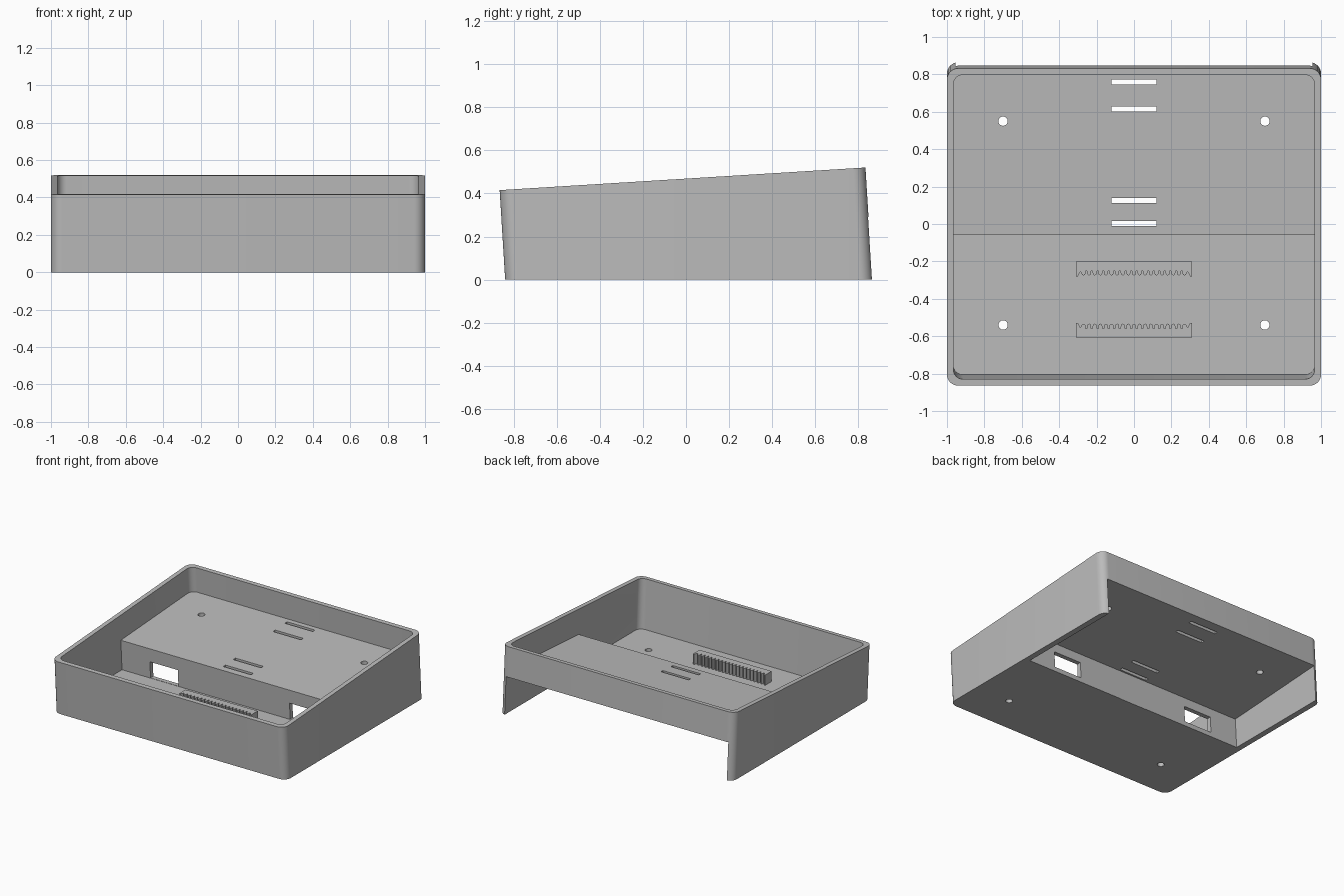
import bpy, bmesh, math
from mathutils import Matrix, Vector

cube = bpy.data.objects.get("Cube")
if cube:
    bpy.data.objects.remove(cube)

grey = bpy.data.materials.new("plain_grey")
grey.use_nodes = True
colour = (0.5, 0.5, 0.5, 1)
grey.diffuse_color = colour
grey.node_tree.nodes["Principled BSDF"].inputs["Base Color"].default_value = colour

# Sloped frame: origin at the centre of the rim plane
TILT = Matrix.Translation((0, -0.016, 0.4675)) @ Matrix.Rotation(math.atan2(0.105, 1.698), 4, "X")
LEVEL = Matrix.Identity(4)
WALL = 0.035
FLOOR = 0.035
DECK = -0.195
STEP = -0.056


def rounded_rect(hx, hy, r, steps=8):
    pts = []
    for i, (sx, sy) in enumerate([(1, 1), (-1, 1), (-1, -1), (1, -1)]):
        for k in range(steps + 1):
            a = math.pi / 2 * (i + k / steps)
            pts.append((sx * (hx - r) + r * math.cos(a), sy * (hy - r) + r * math.sin(a)))
    return pts


def rect(x0, x1, y0, y1):
    return [(x0, y0), (x1, y0), (x1, y1), (x0, y1)]


def prism(name, pts, z0, z1, frame=LEVEL, cuts=()):
    """Extrude an outline, place it in a frame, then keep the side of each plane its normal points to."""
    bm = bmesh.new()
    face = bm.faces.new([bm.verts.new((x, y, z0)) for x, y in pts])
    up = bmesh.ops.extrude_face_region(bm, geom=[face])["geom"]
    bmesh.ops.translate(bm, verts=[v for v in up if isinstance(v, bmesh.types.BMVert)], vec=(0, 0, z1 - z0))
    bm.transform(frame)
    for co, no in cuts:
        res = bmesh.ops.bisect_plane(bm, geom=bm.verts[:] + bm.edges[:] + bm.faces[:],
                                     plane_co=co, plane_no=no, clear_inner=True)
        bmesh.ops.contextual_create(bm, geom=[e for e in res["geom_cut"] if isinstance(e, bmesh.types.BMEdge)])
    bmesh.ops.recalc_face_normals(bm, faces=bm.faces)
    mesh = bpy.data.meshes.new(name)
    bm.to_mesh(mesh)
    bm.free()
    mesh.materials.append(grey)
    ob = bpy.data.objects.new(name, mesh)
    bpy.context.collection.objects.link(ob)
    return ob


def carve(target, cutter):
    cutter.hide_render = True
    mod = target.modifiers.new("cut", "BOOLEAN")
    mod.operation = "DIFFERENCE"
    mod.solver = "EXACT"
    mod.object = cutter
    bpy.context.view_layer.objects.active = target
    bpy.ops.object.modifier_apply(modifier=mod.name)
    bpy.data.objects.remove(cutter)


# Outer shell, trimmed flat at the ground
up = Vector((0, 0, 1))
case = prism("case", rounded_rect(1, 0.85, 0.06), -0.7, 0, TILT, [(Vector(), up)])

# Upper tray, deep front bay and the recess open at the back
inner = rounded_rect(1 - WALL, 0.85 - WALL, 0.05)
carve(case, prism("tray_cutter", inner, DECK, 0.1, TILT))
forward = TILT.to_3x3() @ Vector((0, -1, 0))
carve(case, prism("bay_cutter", inner, -0.7, 0.1, TILT,
                  [(Vector((0, 0, FLOOR)), up), (TILT @ Vector((0, STEP, 0)), forward)]))
carve(case, prism("recess_cutter", rect(-0.955, 0.955, STEP + WALL, 1.2), -0.8, DECK - WALL, TILT))

# Windows through the step wall
for s in (-1, 1):
    carve(case, prism("window_cutter", rect(s * 0.6 - 0.12, s * 0.6 + 0.12, -0.12, 0.06), FLOOR + 0.002, 0.165))

# Strap slots and screw holes
for y in (0.76, 0.615, 0.125, 0.003):
    carve(case, prism("slot_cutter", rect(-0.12, 0.12, y - 0.013, y + 0.013), -0.1, 0.4))
for x in (-0.7, 0.7):
    for y in (-0.54, 0.55):
        ring = [(x + 0.025 * math.cos(a * math.pi / 12), y + 0.025 * math.sin(a * math.pi / 12)) for a in range(24)]
        carve(case, prism("hole_cutter", ring, -0.1, 0.4))


# Toothed rails on the bay floor, facing each other
def rail(name, y, d):
    pts = [(-0.31, y), (-0.31, y + d * 0.08), (-0.3, y + d * 0.08), (-0.288, y + d * 0.055)]
    for i in range(19):
        cx = (i - 9) * 0.03
        for k in range(7):
            a = math.pi * (1 - k / 6)
            pts.append((cx + 0.011 * math.cos(a), y + d * (0.06 + 0.015 * math.sin(a))))
        if i < 18:
            pts += [(cx + 0.011, y + d * 0.05), (cx + 0.019, y + d * 0.05)]
    pts += [(0.288, y + d * 0.055), (0.3, y + d * 0.08), (0.31, y + d * 0.08), (0.31, y)]
    return prism(name, pts, FLOOR - 0.005, FLOOR + 0.08)


parts = [case, rail("rear_rail", -0.2, -1), rail("front_rail", -0.608, 1)]

# Smooth rounded corners, crisp edges
bpy.ops.object.select_all(action="DESELECT")
for ob in parts:
    ob.select_set(True)
bpy.context.view_layer.objects.active = case
bpy.ops.object.shade_smooth_by_angle(angle=math.radians(30))
